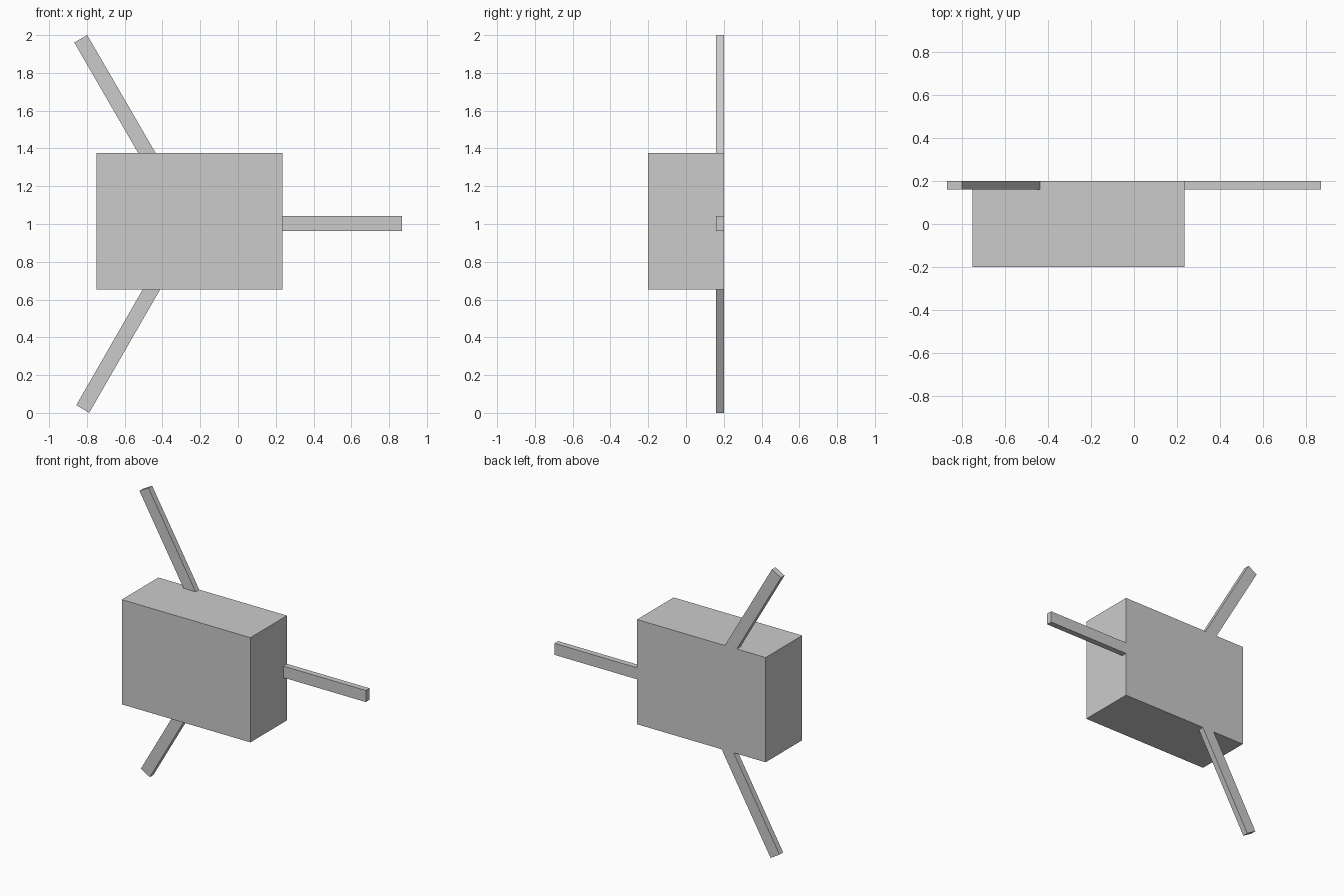
import bpy, bmesh

if "Cube" in bpy.data.objects:
    bpy.data.objects.remove(bpy.data.objects["Cube"])

BACK = 0.20


def prism(name, profile, y0, y1):
    """Extrude an (x, z) outline from y0 to y1 into a closed solid."""
    bm = bmesh.new()
    face = bm.faces.new([bm.verts.new((x, y0, z)) for x, z in profile])
    ext = bmesh.ops.extrude_face_region(bm, geom=[face], use_keep_orig=True)
    moved = [g for g in ext["geom"] if isinstance(g, bmesh.types.BMVert)]
    bmesh.ops.translate(bm, verts=moved, vec=(0, y1 - y0, 0))
    bmesh.ops.recalc_face_normals(bm, faces=bm.faces)
    mesh = bpy.data.meshes.new(name)
    bm.to_mesh(mesh)
    bm.free()
    obj = bpy.data.objects.new(name, mesh)
    bpy.context.collection.objects.link(obj)
    return obj


# Main box
L, R, B, T = -0.75, 0.235, 0.652, 1.377
prism("housing", [(L, B), (R, B), (R, T), (L, T)], -0.20, BACK)

# Three flat arms, flush with the back and trimmed where they meet the box
arms = {
    "upper_arm": [(-0.437, T), (-0.798, 2.0), (-0.867, 1.961), (-0.529, T)],
    "lower_arm": [(-0.413, B), (-0.505, B), (-0.856, 0.041), (-0.788, 0.0)],
    "side_arm": [(R, 0.963), (0.867, 0.963), (0.867, 1.043), (R, 1.043)],
}
for name, profile in arms.items():
    prism(name, profile, 0.16, BACK)
